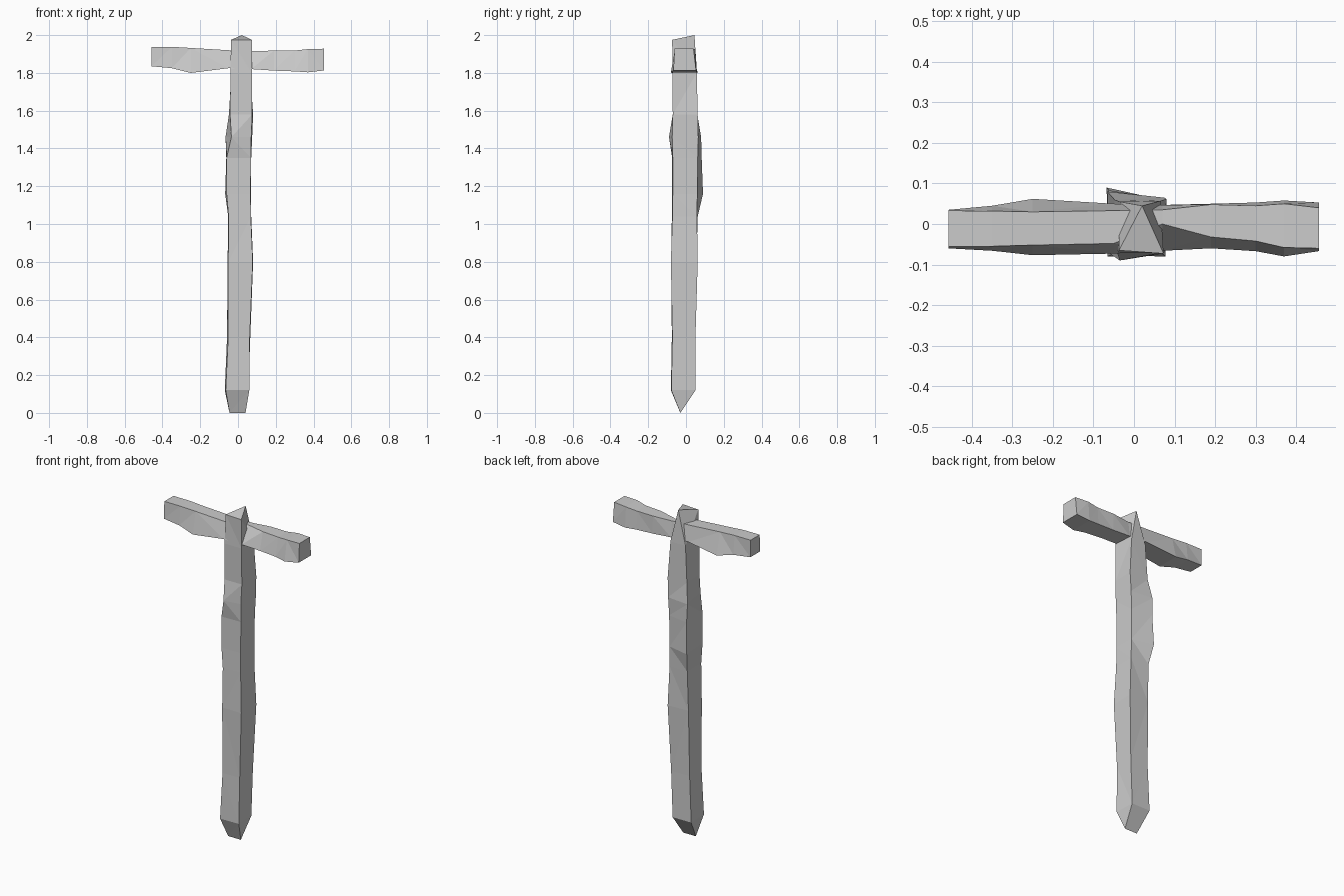
import bpy, bmesh


def loft(name, rings):
    """Skin four-cornered rings into a closed, flat-faced timber."""
    bm = bmesh.new()
    loops = [[bm.verts.new(p) for p in ring] for ring in rings]
    for a, b in zip(loops, loops[1:]):
        for i in range(4):
            j = (i + 1) % 4
            bm.faces.new((a[i], a[j], b[j], b[i]))
    bm.faces.new(loops[0][::-1])
    bm.faces.new(loops[-1])
    bmesh.ops.remove_doubles(bm, verts=bm.verts, dist=0.0005)
    bmesh.ops.triangulate(bm, faces=bm.faces)
    bmesh.ops.recalc_face_normals(bm, faces=bm.faces)
    mesh = bpy.data.meshes.new(name)
    bm.to_mesh(mesh)
    bm.free()
    obj = bpy.data.objects.new(name, mesh)
    bpy.context.collection.objects.link(obj)
    return obj


# Post: z, then x and y of front-left, front-right, back-right, back-left
post_rows = [
    (0.00, -0.045, -0.03, 0.04, -0.03, 0.04, -0.03, -0.045, -0.03),
    (0.12, -0.065, -0.08, 0.06, -0.078, 0.055, 0.05, -0.07, 0.05),
    (0.40, -0.052, -0.075, 0.062, -0.072, 0.065, 0.05, -0.058, 0.048),
    (0.80, -0.052, -0.078, 0.078, -0.08, 0.08, 0.062, -0.055, 0.055),
    (1.04, -0.05, -0.075, 0.068, -0.072, 0.07, 0.058, -0.052, 0.062),
    (1.16, -0.06, -0.073, 0.067, -0.07, 0.068, 0.06, -0.068, 0.09),
    (1.35, -0.06, -0.073, 0.068, -0.07, 0.07, 0.062, -0.062, 0.083),
    (1.46, -0.035, -0.09, 0.07, -0.073, 0.075, 0.065, -0.066, 0.08),
    (1.58, -0.042, -0.07, 0.075, -0.07, 0.08, 0.062, -0.048, 0.06),
    (1.80, -0.04, -0.072, 0.073, -0.072, 0.065, 0.057, -0.035, 0.055),
    (1.975, -0.037, -0.065, 0.073, -0.073, 0.02, 0.045, 0.02, 0.045),
]
post_rings = [[(r[k], r[k + 1], r[0]) for k in (1, 3, 5, 7)] for r in post_rows]
# Raise the pointed back of the post top
for k in (2, 3):
    x, y, z = post_rings[-1][k]
    post_rings[-1][k] = (x, y, 2.0)
loft("upright_post", post_rings)

# Crossbeam: x, y front bottom, front top, back top, back bottom, z bottom, top
beam_rows = [
    (-0.458, -0.06, -0.055, 0.033, 0.035, 1.835, 1.938),
    (-0.35, -0.066, -0.055, 0.032, 0.045, 1.825, 1.938),
    (-0.25, -0.077, -0.052, 0.03, 0.062, 1.80, 1.932),
    (-0.05, -0.073, -0.048, 0.033, 0.05, 1.825, 1.92),
    (0.07, -0.066, 0.0, 0.035, 0.047, 1.82, 1.915),
    (0.19, -0.06, -0.032, 0.048, 0.05, 1.812, 1.918),
    (0.30, -0.067, -0.042, 0.045, 0.053, 1.808, 1.918),
    (0.37, -0.08, -0.058, 0.05, 0.058, 1.803, 1.926),
    (0.456, -0.067, -0.06, 0.04, 0.053, 1.813, 1.928),
]
loft("crossbeam", [[(x, fb, zb), (x, ft, zt), (x, bt, zt), (x, bb, zb)]
                   for x, fb, ft, bt, bb, zb, zt in beam_rows])
